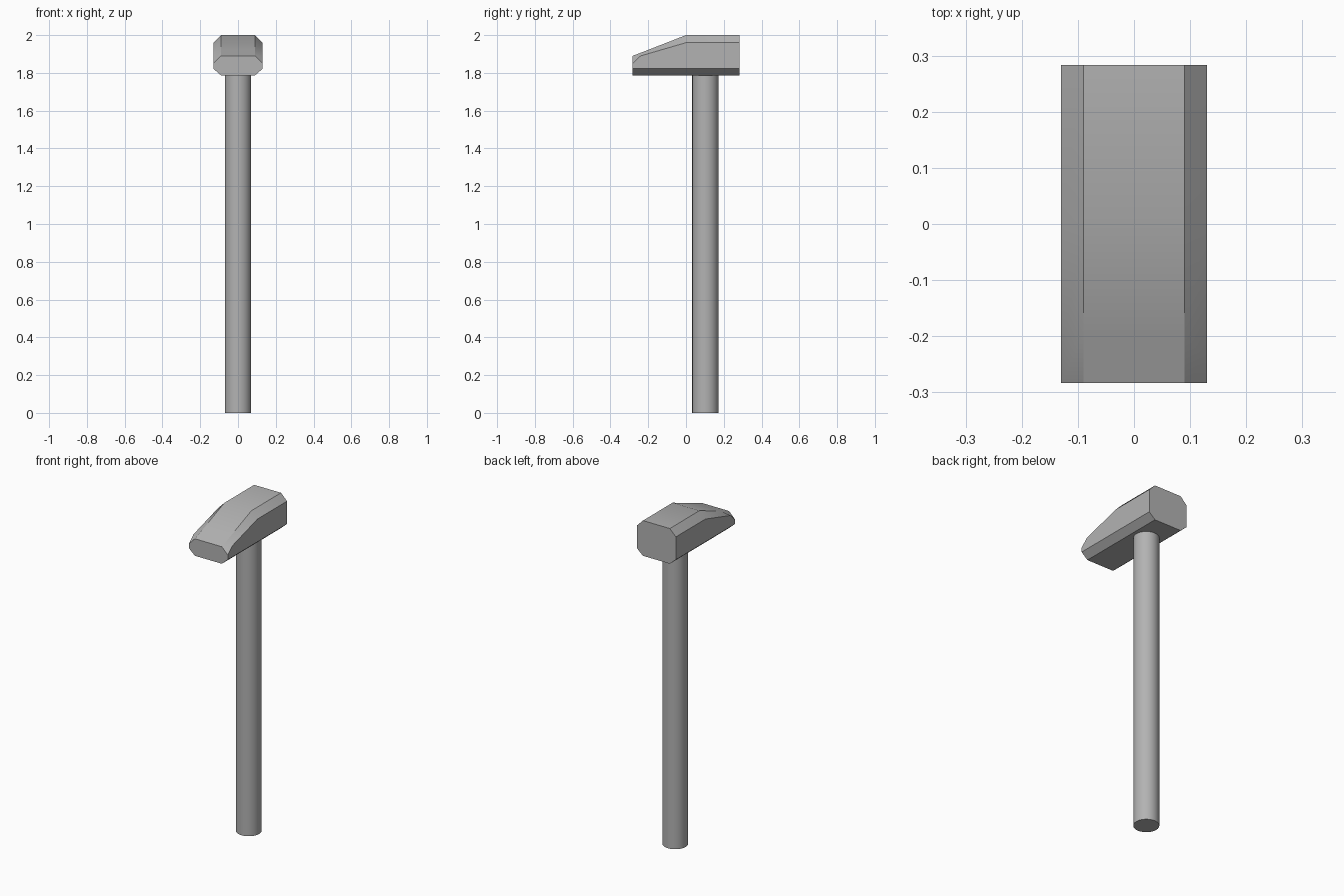
import bpy, bmesh

if "Cube" in bpy.data.objects:
    bpy.data.objects.remove(bpy.data.objects["Cube"])

steel = bpy.data.materials.new("dark_grey")
steel.diffuse_color = (0.45, 0.45, 0.45, 1)
steel.use_nodes = True
steel.node_tree.nodes["Principled BSDF"].inputs["Base Color"].default_value = steel.diffuse_color

def finish(obj, angle=0.5):
    obj.data.materials.append(steel)
    bpy.ops.object.select_all(action='DESELECT')
    obj.select_set(True)
    bpy.context.view_layer.objects.active = obj
    bpy.ops.object.shade_smooth_by_angle(angle=angle)

# Hammer head: chamfered sections lofted from the striking face to the tapered peen
# each section: y, y of the top edge, top height, height of the chamfer's outer edge
sections = [(0.283, 0.283, 2.0, 1.96), (0.0, 0.0, 2.0, 1.96),
            (-0.24, -0.2, 1.922, 1.89), (-0.283, -0.283, 1.89, 1.85)]
half_w, flat_w, base, low = 0.13, 0.09, 1.787, 1.822

bm = bmesh.new()
rings = []
for y, y_top, top, shoulder in sections:
    right = [(flat_w, y, base), (half_w, y, low),
             (half_w, y, shoulder), (flat_w, y_top, top)]
    outline = right + [(-x, yy, z) for x, yy, z in reversed(right)]
    rings.append([bm.verts.new(co) for co in outline])
for a, b in zip(rings, rings[1:]):
    for i in range(8):
        j = (i + 1) % 8
        bm.faces.new((a[i], a[j], b[j], b[i]))
bm.faces.new(rings[0])
bm.faces.new(rings[-1])
bmesh.ops.recalc_face_normals(bm, faces=bm.faces[:])
mesh = bpy.data.meshes.new("hammer_head")
bm.to_mesh(mesh)
bm.free()
head = bpy.data.objects.new("hammer_head", mesh)
bpy.context.collection.objects.link(head)
finish(head)

# Round handle, set behind the middle of the head
bpy.ops.mesh.primitive_cylinder_add(vertices=32, radius=0.07, depth=1.8,
                                    location=(0, 0.103, 0.9))
handle = bpy.context.object
handle.name = "handle"
finish(handle)
